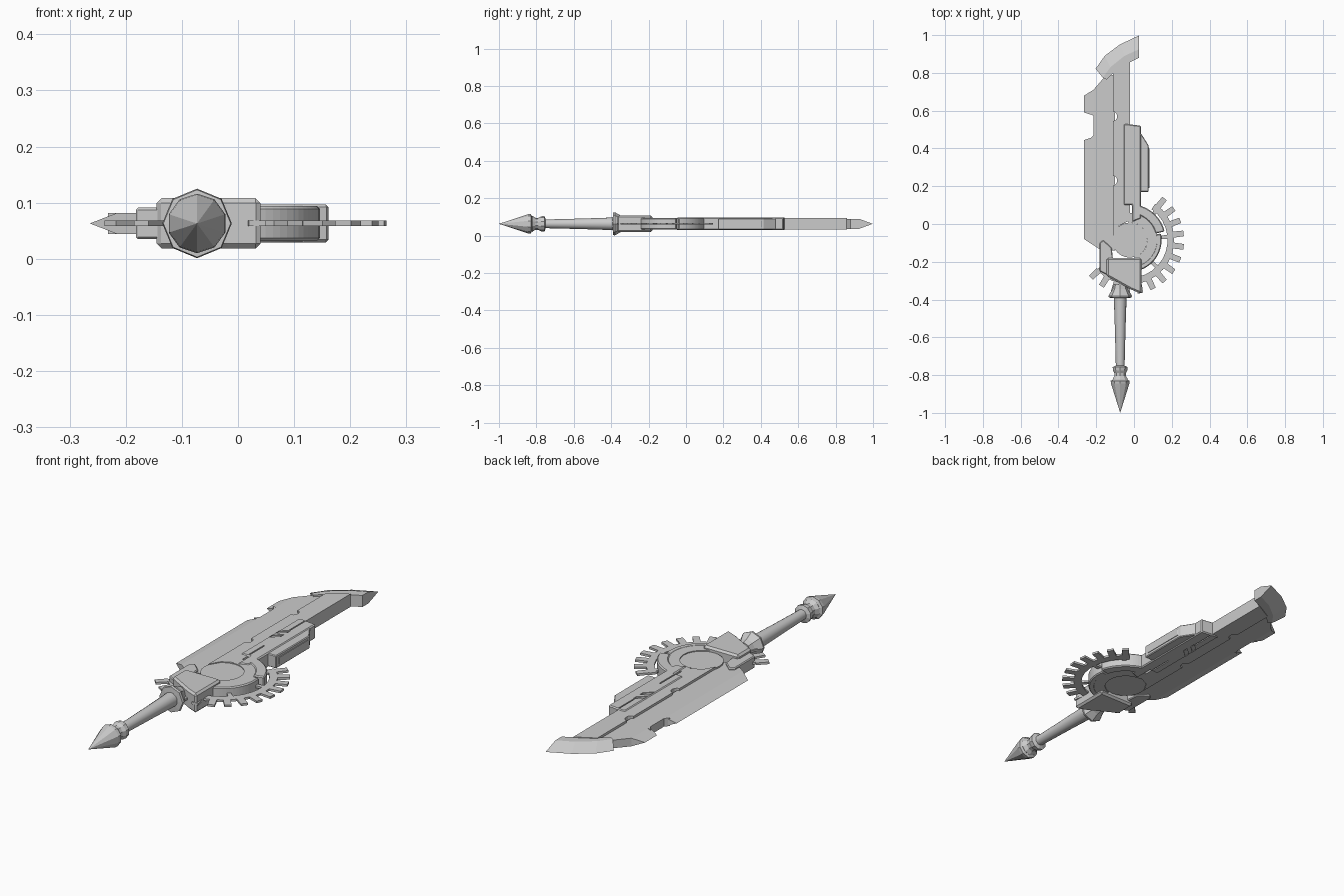
import bpy, bmesh
from math import radians, cos, sin
from mathutils import Matrix, Vector

cube = bpy.data.objects.get("Cube")
if cube:
    bpy.data.objects.remove(cube)

MID = 0.063            # height of the symmetry plane
HUB = (-0.022, -0.085)  # centre of the gear
GRIP_X = -0.073

metal = bpy.data.materials.new("grey metal")
metal.use_nodes = True
metal.diffuse_color = (0.6, 0.6, 0.6, 1)
metal.node_tree.nodes["Principled BSDF"].inputs["Base Color"].default_value = (0.6, 0.6, 0.6, 1)


def finish(name, bm):
    bmesh.ops.recalc_face_normals(bm, faces=bm.faces)
    mesh = bpy.data.meshes.new(name)
    bm.to_mesh(mesh)
    bm.free()
    mesh.materials.append(metal)
    obj = bpy.data.objects.new(name, mesh)
    bpy.context.collection.objects.link(obj)
    return obj


def slab(name, pts, half, chamfer=0, z=MID):
    """Flat outline extruded evenly up and down from height z."""
    bm = bmesh.new()
    face = bm.faces.new([bm.verts.new((x, y, z - half)) for x, y in pts])
    ext = bmesh.ops.extrude_face_region(bm, geom=[face])["geom"]
    bmesh.ops.translate(bm, vec=(0, 0, 2 * half), verts=[v for v in ext if isinstance(v, bmesh.types.BMVert)])
    obj = finish(name, bm)
    if chamfer:
        mod = obj.modifiers.new("chamfer", "BEVEL")
        mod.width, mod.segments, mod.limit_method = chamfer, 1, "ANGLE"
    return obj


def wedge(name, base, edge, half):
    """Cutting edge: a thick base line narrowing to a sharp line."""
    bm = bmesh.new()
    rows = [[bm.verts.new((x, y, MID + dz)) for x, y in line]
            for line, dz in ((base, half), (edge, 0), (base, -half))]
    for a, b in ((0, 1), (1, 2), (2, 0)):
        for i in range(len(base) - 1):
            bm.faces.new((rows[a][i], rows[a][i + 1], rows[b][i + 1], rows[b][i]))
    for i in (0, -1):
        bm.faces.new([r[i] for r in rows])
    return finish(name, bm)


def polar(r, deg):
    return (HUB[0] + r * cos(radians(deg)), HUB[1] + r * sin(radians(deg)))


def arc(r, a, b, n):
    return [polar(r, a + (b - a) * i / n) for i in range(n + 1)]


def band(name, inner, outer, a, b, half, chamfer=0):
    return slab(name, arc(outer, a, b, 16) + arc(inner, b, a, 16), half, chamfer)


def lathe(name, profile, sides):
    """Turned part along the grip axis; profile holds (y, radius)."""
    bm = bmesh.new()
    rings = [[bm.verts.new((GRIP_X + r * sin(t), y, MID + r * cos(t)))
              for t in (radians(360 * i / sides) for i in range(sides))] for y, r in profile]
    for p, q in zip(rings, rings[1:]):
        for i in range(sides):
            j = (i + 1) % sides
            bm.faces.new((p[i], p[j], q[j], q[i]))
    bm.faces.new(rings[0])
    bm.faces.new(rings[-1])
    bmesh.ops.remove_doubles(bm, verts=bm.verts, dist=0.0005)
    return finish(name, bm)


def carve(target, cutters):
    for c in cutters:
        mod = target.modifiers.new("cut", "BOOLEAN")
        mod.operation, mod.object, mod.solver = "DIFFERENCE", c, "EXACT"
        c.hide_render = True
        c.hide_viewport = True
        c.display_type = "WIRE"


# Blade: thin plate, thicker spine and sharp outer edges
slab("blade_plate", [(-0.215, -0.112), (-0.18, -0.135), (-0.1, -0.14), (-0.1, 0.79), (-0.15, 0.785),
                     (-0.215, 0.71)], 0.019)
wedge("lower_edge", [(-0.215, -0.112), (-0.215, 0.46)], [(-0.264, -0.08), (-0.264, 0.445)], 0.019)
wedge("upper_edge", [(-0.215, 0.575), (-0.215, 0.71)], [(-0.264, 0.59), (-0.264, 0.68)], 0.019)
slab("notch_lining", [(-0.232, 0.45), (-0.21, 0.45), (-0.21, 0.59), (-0.232, 0.59), (-0.215, 0.57), (-0.215, 0.47)], 0.019)
spine = slab("blade_spine", [(-0.11, -0.06), (-0.08, -0.01), (-0.02, 0.02), (-0.02, 0.86), (-0.11, 0.81)], 0.03)
holes = []
for y in (0.57, 0.23):
    ring = [(-0.11 + 0.021 * cos(radians(a)), y + 0.025 * sin(radians(a))) for a in range(0, 360, 30)]
    holes.append(slab("spine_notch_cutter", ring, 0.05))
carve(spine, holes)

# Hooked tip with a bevelled outer edge
inner = [(-0.165, 0.775), (-0.125, 0.83), (-0.05, 0.89), (0.026, 0.925)]
outer = [(-0.203, 0.822), (-0.155, 0.89), (-0.075, 0.95), (0.026, 0.998)]
slab("tip_plate", inner + [(0.026, 0.88), (-0.02, 0.857), (-0.1, 0.81), (-0.145, 0.765)], 0.027)
wedge("tip_edge", inner, outer, 0.027)

# Long body beside the spine, with slots on both sides
body = slab("body", [(-0.055, 0.1), (-0.055, 0.528), (-0.04, 0.53), (0.037, 0.52), (0.037, 0.03),
                     (-0.01, 0.01), (-0.01, 0.1)], 0.034, 0.005)
slots = []
for side in (-1, 1):
    for y in (0.3, 0.35):
        pts = [(-0.05, y), (-0.012, y + 0.035), (-0.012, y + 0.06), (-0.05, y + 0.025)]
        slots.append(slab("slot_cutter", pts, 0.007, z=MID + side * 0.035))
    for y0, y1 in ((0.11, 0.22), (0.41, 0.52)):
        pts = [(-0.021, y0), (-0.015, y0), (-0.015, y1), (-0.021, y1)]
        slots.append(slab("groove_cutter", pts, 0.006, z=MID + side * 0.035))
carve(body, slots)
slab("side_rail", [(0.03, 0.17), (0.078, 0.17), (0.078, 0.415), (0.037, 0.48), (0.03, 0.48)], 0.03, 0.009)
slab("rail_strip", [(0.07, 0.19), (0.081, 0.19), (0.081, 0.4), (0.07, 0.42)], 0.016)

# Round housing
slab("hub", arc(0.093, 0, 345, 23), 0.026)
band("inner_ring", 0.093, 0.145, 95, -75, 0.03)
band("upper_housing", 0.14, 0.19, 75, 14, 0.034, 0.005)
band("lower_housing", 0.14, 0.168, 12, -70, 0.031, 0.005)

# Gear segment
band("gear_rim", 0.2, 0.235, 55, -138, 0.005)
for i in range(14):
    a = 50 - 14.3 * i
    slab("gear_tooth", [polar(0.23, a + 4), polar(0.287, a + 3), polar(0.287, a - 3), polar(0.23, a - 4)], 0.005)
for a in (48, 5, -45, -100):
    slab("gear_spoke", [polar(0.15, a + 3), polar(0.21, a + 3), polar(0.21, a - 3), polar(0.15, a - 3)], 0.005)

# Guard
slab("guard", [(-0.145, -0.18), (0.04, -0.18), (0.04, -0.37), (-0.02, -0.345), (-0.145, -0.275)], 0.045, 0.009)
slab("guard_cheek", [(-0.182, -0.1), (-0.163, -0.085), (-0.118, -0.125), (-0.11, -0.2), (-0.14, -0.27),
                     (-0.182, -0.25)], 0.028, 0.004)

# Grip, collar and pointed pommel
lathe("collar", [(-0.32, 0.035), (-0.345, 0.042), (-0.38, 0.062), (-0.39, 0.06), (-0.392, 0.03)], 8)
grip = lathe("grip", [(-0.38, 0.034), (-0.56, 0.028), (-0.76, 0.023)], 16)
lathe("pommel_ring", [(-0.75, 0.024), (-0.757, 0.042), (-0.775, 0.04), (-0.79, 0.032), (-0.805, 0.032),
                      (-0.822, 0.043), (-0.832, 0.036)], 10)
lathe("pommel_spike", [(-0.822, 0.036), (-0.83, 0.053), (-0.845, 0.051), (-1.0, 0.0001)], 10)
bpy.ops.object.select_all(action="DESELECT")
grip.select_set(True)
bpy.context.view_layer.objects.active = grip
bpy.ops.object.shade_smooth_by_angle(angle=radians(35))
